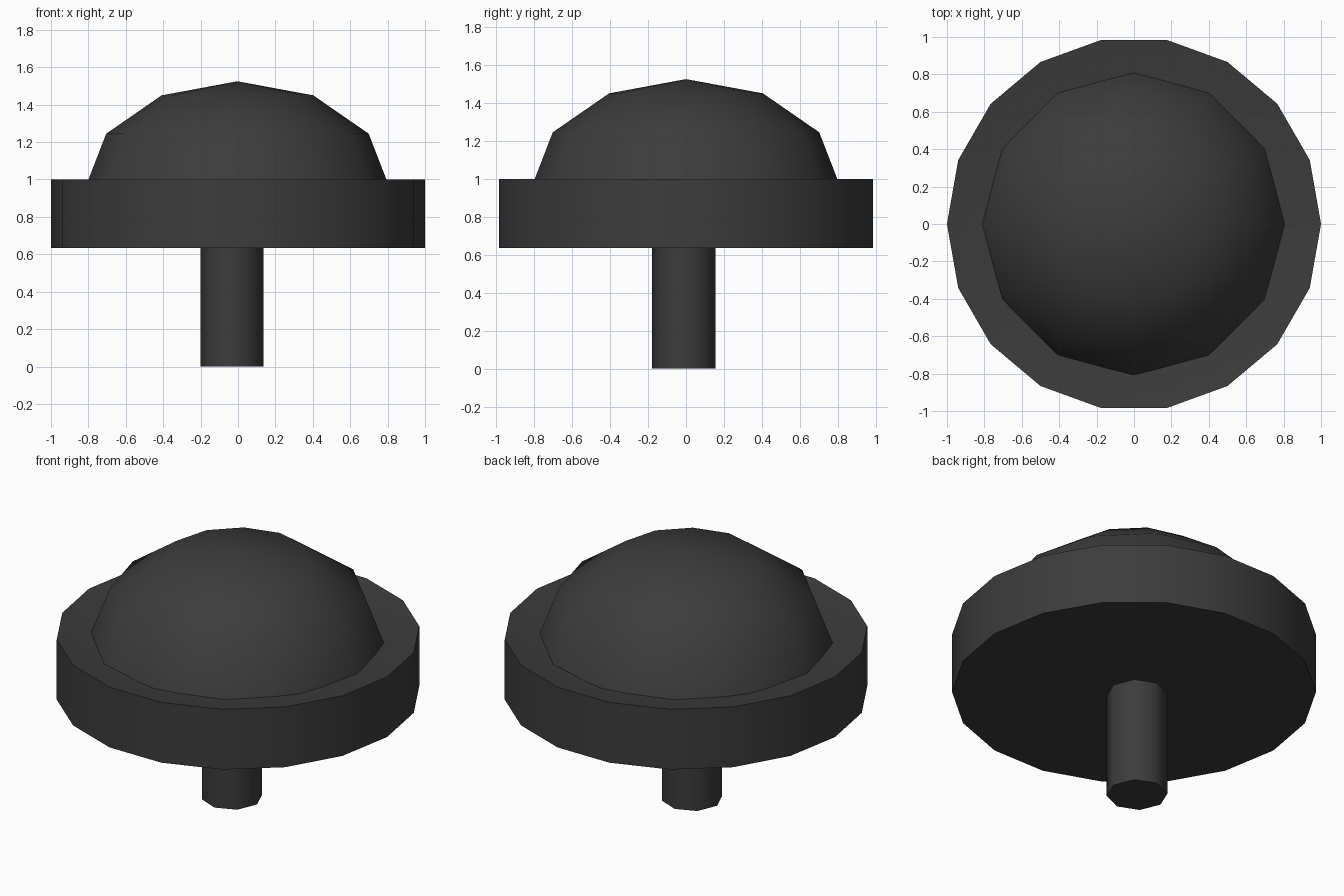
import bpy, bmesh
from math import sin, cos, pi, radians

if "Cube" in bpy.data.objects:
    bpy.data.objects.remove(bpy.data.objects["Cube"])

mat = bpy.data.materials.new("dark_grey")
mat.diffuse_color = (0.045, 0.045, 0.045, 1)
mat.use_nodes = True
mat.node_tree.nodes["Principled BSDF"].inputs["Base Color"].default_value = mat.diffuse_color


def lathe(name, profile, sides, center=(0, 0)):
    """Turn a (radius, z) profile into a solid; radius 0 makes a single pole."""
    bm = bmesh.new()
    rings = []
    for r, z in profile:
        count = sides if r > 0 else 1
        rings.append([bm.verts.new((center[0] + r * cos(2 * pi * i / sides),
                                    center[1] + r * sin(2 * pi * i / sides), z))
                      for i in range(count)])
    for a, b in zip(rings, rings[1:]):
        for i in range(sides):
            j = (i + 1) % sides
            quad = [a[i % len(a)], a[j % len(a)], b[j % len(b)], b[i % len(b)]]
            bm.faces.new(list(dict.fromkeys(quad)))
    # Cap open ends
    for ring in (rings[0], rings[-1]):
        if len(ring) > 1:
            bm.faces.new(ring)
    bmesh.ops.recalc_face_normals(bm, faces=bm.faces)
    mesh = bpy.data.meshes.new(name)
    bm.to_mesh(mesh)
    bm.free()
    mesh.materials.append(mat)
    obj = bpy.data.objects.new(name, mesh)
    bpy.context.collection.objects.link(obj)
    bpy.ops.object.select_all(action='DESELECT')
    obj.select_set(True)
    bpy.context.view_layer.objects.active = obj
    bpy.ops.object.shade_smooth_by_angle(angle=radians(50))
    return obj


# Slightly off-centre pin
lathe("stem", [(0.168, 0), (0.168, 0.66)], 8, (-0.032, -0.012))

# Thick disc with a shallow dished top
lathe("disc", [(1, 0.635), (1, 1), (0.78, 0.965)], 18)

# Flattened half sphere sitting in the dish
dome = [(0.81 * cos(radians(a)), 0.965 + 0.56 * sin(radians(a))) for a in (0, 30, 60)]
lathe("dome", dome + [(0, 1.525)], 12, (-0.003, 0))
